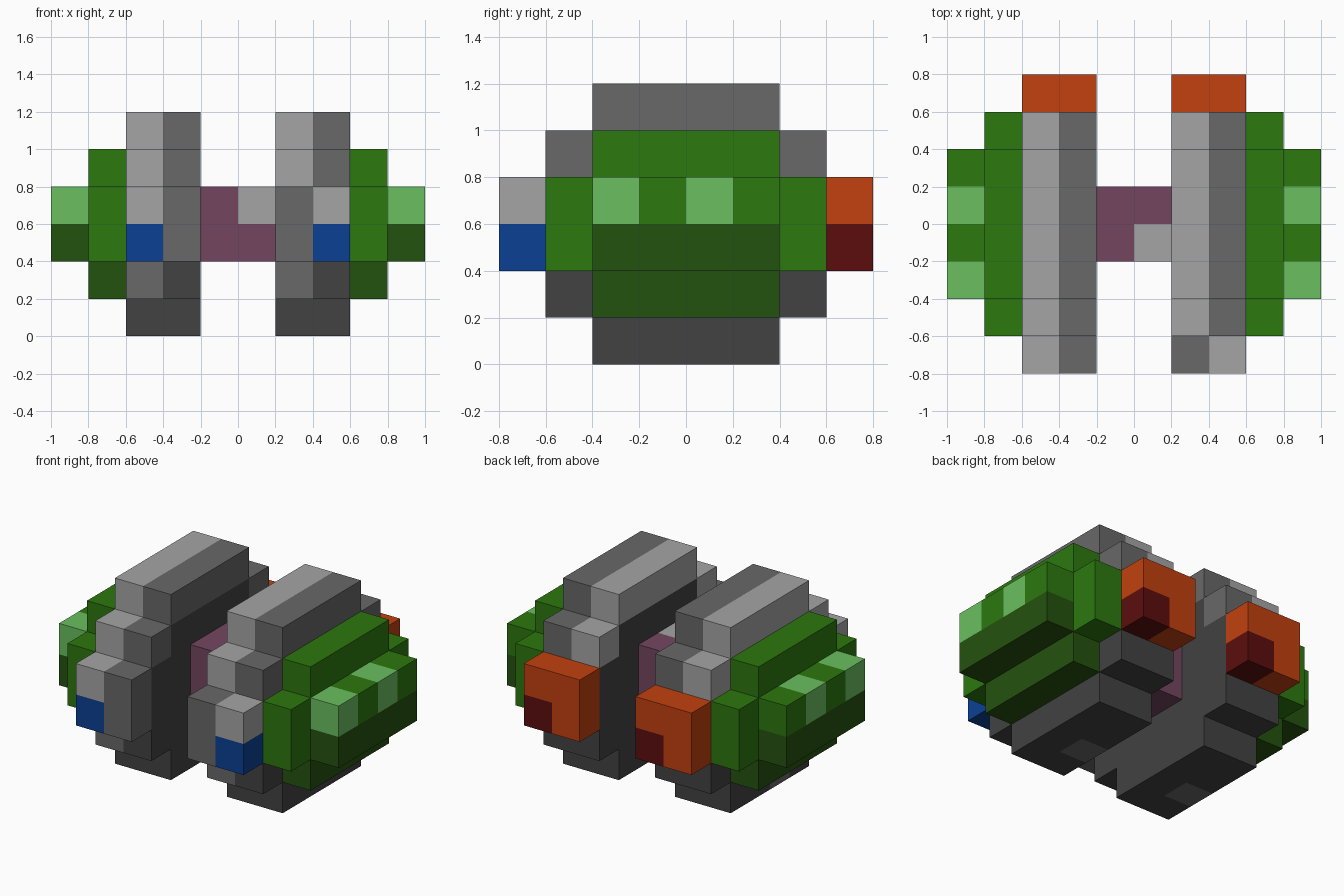
import bpy, bmesh
from mathutils import Vector

if "Cube" in bpy.data.objects:
    bpy.data.objects.remove(bpy.data.objects["Cube"], do_unlink=True)

S = 0.2  # block size


# One material per flat colour
def make_material(name, hexcode):
    def linear(c):
        return c / 12.92 if c <= 0.04045 else ((c + 0.055) / 1.055) ** 2.4
    rgb = [linear(int(hexcode[i:i + 2], 16) / 255) for i in (0, 2, 4)]
    m = bpy.data.materials.new(name)
    m.use_nodes = True
    m.diffuse_color = (*rgb, 1)
    bsdf = next(n for n in m.node_tree.nodes if n.type == 'BSDF_PRINCIPLED')
    bsdf.inputs["Base Color"].default_value = (*rgb, 1)
    return m


COLOURS = {
    "light_grey": "a5a5a5", "mid_grey": "686868", "dark_grey": "424242",
    "green": "2d780f", "light_green": "6abf60", "dark_green": "24520f",
    "blue": "0b4094", "orange": "c2410f", "dark_red": "5c0d0d", "purple": "74465f",
}
MATS = {name: make_material(name, code) for name, code in COLOURS.items()}

DIRS = [Vector(d) for d in ((1, 0, 0), (-1, 0, 0), (0, 1, 0), (0, -1, 0), (0, 0, 1), (0, 0, -1))]


# Outer skin of a set of blocks, coloured block by block with a rule
def block_part(name, cells, rule):
    cells = set(cells)
    bm = bmesh.new()
    slots = []
    for c in sorted(cells):
        colour = rule(*c)
        if colour not in slots:
            slots.append(colour)
        centre = (Vector(c) + Vector((0.5, 0.5, 0.5))) * S
        for n in DIRS:
            if tuple(int(a + b) for a, b in zip(c, n)) in cells:
                continue
            u = Vector((n.y, n.z, n.x))
            v = n.cross(u)
            corners = [centre + (n + a * u + b * v) * S / 2
                       for a, b in ((-1, -1), (1, -1), (1, 1), (-1, 1))]
            face = bm.faces.new([bm.verts.new(p) for p in corners])
            face.material_index = slots.index(colour)
    bmesh.ops.remove_doubles(bm, verts=bm.verts, dist=1e-4)
    me = bpy.data.meshes.new(name)
    bm.to_mesh(me)
    bm.free()
    for s in slots:
        me.materials.append(MATS[s])
    ob = bpy.data.objects.new(name, me)
    bpy.context.collection.objects.link(ob)
    return ob


# Stepped disc: half length in y for each layer in z
def disc(xs, layers):
    return [(x, y, z) for x in xs for z, h in layers.items() for y in range(-h, h)]


WHEEL = {0: 2, 1: 3, 2: 4, 3: 4, 4: 3, 5: 2}
PROFILE = {(y, z) for _, y, z in disc([0], WHEEL)}


def wheel_rule(first, flip_front):
    accent_x = first + 1 if flip_front else first
    red_x = first + 1

    def rule(x, y, z):
        if y == -4:                                   # front lights
            if x != accent_x:
                return "mid_grey"
            return "blue" if z == 2 else "light_grey"
        if y == 3:                                    # rear lamps
            return "dark_red" if x == red_x and z == 2 else "orange"
        inside = all(p in PROFILE for p in ((y + 1, z), (y - 1, z), (y, z + 1), (y, z - 1)))
        if inside:                                    # dark inner walls
            return "dark_grey"
        if z < 2:                                     # dark underside, small grey patches
            return "mid_grey" if x == first and (y, z) in ((-3, 1), (-1, 0)) else "dark_grey"
        return "light_grey" if x == first else "mid_grey"
    return rule


block_part("left_pod", disc([1, 2], WHEEL), wheel_rule(1, True))
block_part("right_pod", disc([-3, -2], WHEEL), wheel_rule(-3, False))

# Green side armour, with striped outer caps
for side, inner, outer in (("left", 3, 4), ("right", -4, -5)):
    block_part(side + "_side_plate", disc([inner], {1: 2, 2: 3, 3: 3, 4: 2}),
               lambda x, y, z: "dark_green" if z == 1 else "green")
    block_part(side + "_outer_cap", disc([outer], {2: 2, 3: 2}),
               lambda x, y, z: "dark_green" if z == 2 else
               "light_green" if y in (-2, 0) else "green")

# Bridge joining the pods
block_part("centre_bridge", disc([-1, 0], {2: 1, 3: 1}),
           lambda x, y, z: "light_grey" if (x, y, z) == (0, -1, 3) else "purple")
